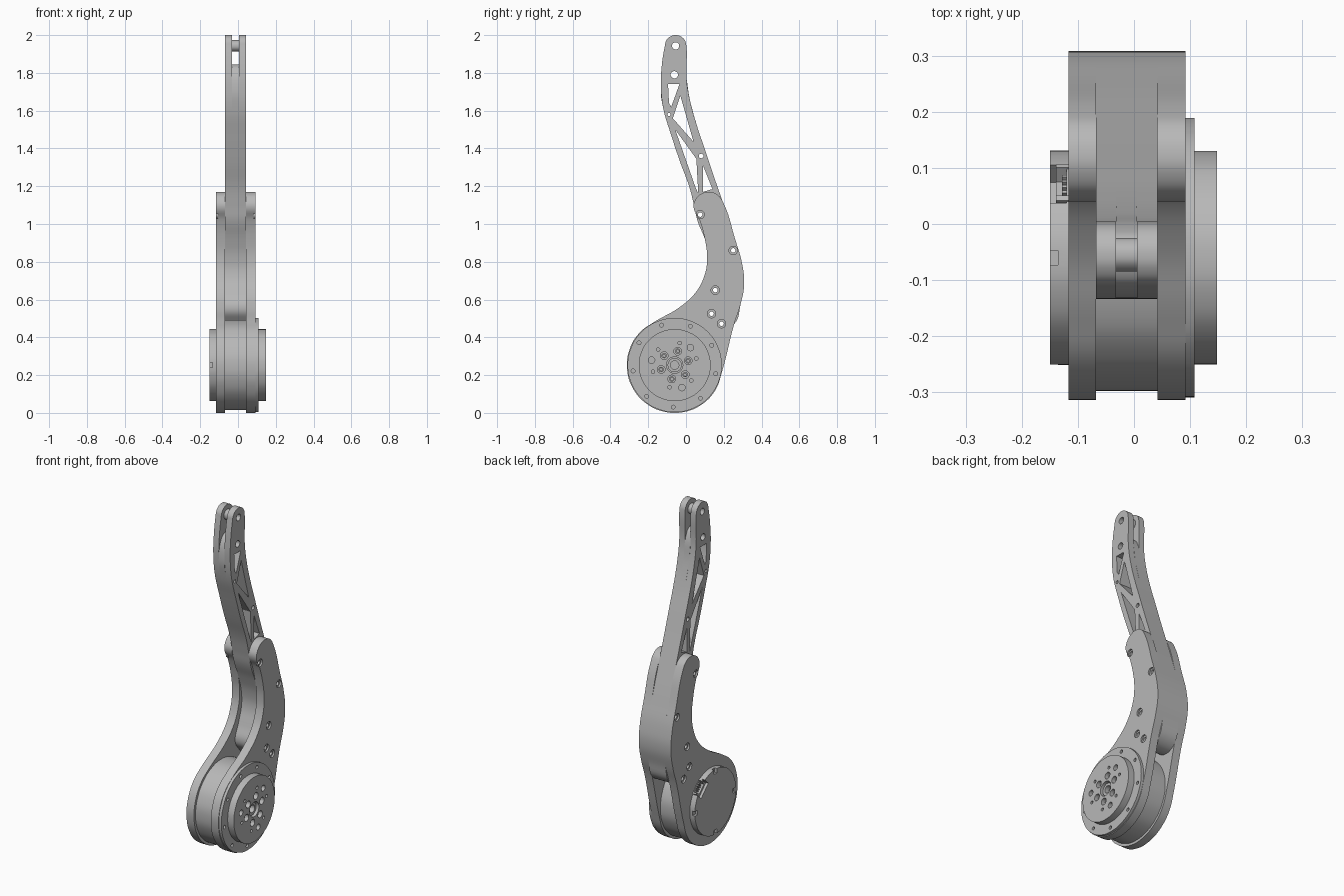
import bpy, bmesh, math
from mathutils import Matrix, Vector

cube = bpy.data.objects.get("Cube")
if cube:
    bpy.data.objects.remove(cube, do_unlink=True)

grey = bpy.data.materials.new("machined_grey")
grey.use_nodes = True
grey.diffuse_color = (0.48, 0.48, 0.48, 1)
grey.node_tree.nodes["Principled BSDF"].inputs["Base Color"].default_value = (0.48, 0.48, 0.48, 1)

# Local profile axes (x, y, z) become world (y, z, x)
TO_SIDE = Matrix(((0, 0, 1, 0), (1, 0, 0, 0), (0, 1, 0, 0), (0, 0, 0, 1)))
HUB = (-0.06, 0.253)


def arc(c, r, a0, a1, n):
    angles = [math.radians(a0 + (a1 - a0) * i / (n - 1)) for i in range(n)]
    return [(c[0] + r * math.cos(a), c[1] + r * math.sin(a)) for a in angles]


def circle(c, r, n=8):
    return arc(c, r, 0, 360, n + 1)[:-1]


def ring(r, n, start, hole):
    """Circles spaced evenly around the hub."""
    return [circle(p, hole) for p in arc(HUB, r, start, start + 360, n + 1)[:-1]]


def finish(name, mesh):
    mesh.materials.clear()
    mesh.materials.append(grey)
    ob = bpy.data.objects.new(name, mesh)
    bpy.context.collection.objects.link(ob)
    return ob


def slab(name, x0, x1, outline, holes=(), windows=()):
    """Extrude a smooth side profile from x0 to x1, with round holes and angular windows."""
    cu = bpy.data.curves.new(name, 'CURVE')
    cu.dimensions, cu.fill_mode = '2D', 'BOTH'
    cu.resolution_u, cu.extrude = 6, (x1 - x0) / 2
    loops = [(outline, 'AUTO')] + [(h, 'AUTO') for h in holes] + [(w, 'VECTOR') for w in windows]
    for pts, handle in loops:
        sp = cu.splines.new('BEZIER')
        sp.bezier_points.add(len(pts) - 1)
        sp.use_cyclic_u = True
        for bp, p in zip(sp.bezier_points, pts):
            bp.co = (p[0], p[1], 0)
            bp.handle_left_type = bp.handle_right_type = handle
    tmp = bpy.data.objects.new(name + "_profile", cu)
    bpy.context.collection.objects.link(tmp)
    deps = bpy.context.evaluated_depsgraph_get()
    mesh = bpy.data.meshes.new_from_object(tmp.evaluated_get(deps))
    bpy.data.objects.remove(tmp, do_unlink=True)
    mesh.transform(Matrix.Translation(((x0 + x1) / 2, 0, 0)) @ TO_SIDE)
    bm = bmesh.new()
    bm.from_mesh(mesh)
    bmesh.ops.remove_doubles(bm, verts=bm.verts, dist=1e-5)
    bmesh.ops.recalc_face_normals(bm, faces=bm.faces)
    bm.to_mesh(mesh)
    bm.free()
    return finish(name, mesh)


def boxes(name, specs):
    """Boxes on the left cap: (angle, radius, x centre, (x, radial, tangential) size)."""
    bm = bmesh.new()
    for angle, r, x, size in specs:
        m = (Matrix.Translation((0, HUB[0], HUB[1])) @ Matrix.Rotation(math.radians(angle), 4, 'X')
             @ Matrix.Translation((x, r, 0)) @ Matrix.Diagonal((*size, 1)))
        bmesh.ops.create_cube(bm, size=1, matrix=m)
    mesh = bpy.data.meshes.new(name)
    bm.to_mesh(mesh)
    bm.free()
    return finish(name, mesh)


# Shared edge paths, given as (y, z)
plate_back = [(0.26, 0.92), (0.297, 0.79), (0.308, 0.68), (0.289, 0.575), (0.255, 0.47)]
plate_front = [(-0.04, 0.555), (0.053, 0.64), (0.10, 0.735), (0.112, 0.82), (0.10, 0.92), (0.07, 1.025)]
arm_back = [(0.003, 1.77), (0.02, 1.66), (0.055, 1.53), (0.1, 1.395), (0.145, 1.26), (0.19, 1.13)]
arm_front = [(0.1, 0.92), (0.06, 1.02), (0.042, 1.1), (0.018, 1.195), (-0.03, 1.325),
             (-0.08, 1.475), (-0.12, 1.61), (-0.133, 1.725)]
link_foot = [(0.17, 0.44), (0.1, 0.495), (0.07, 0.55), (0.1, 0.64), (0.13, 0.735), (0.128, 0.82)]
pins = [(0.075, 1.05), (0.25, 0.86), (0.155, 0.65), (0.135, 0.525), (0.188, 0.472)]
pivot, stop = (-0.055, 1.943), (-0.062, 1.79)

# Side plates: counterbored skin outside, solid layer inside
plate = arc(HUB, 0.253, -8, -245, 11) + plate_front + arc((0.12, 1.09), 0.08, 180, 20, 6) + plate_back
bores = [circle(p, 0.012) for p in pins]
sinks = [circle(p, 0.022) for p in pins]
slab("left_plate", 0.042, 0.082, plate, bores)
slab("left_plate_skin", 0.082, 0.092, plate, sinks)
slab("right_plate", -0.107, -0.068, plate, bores)
slab("right_plate_skin", -0.117, -0.107, plate, sinks)

# Curved truss link: two fork layers around a shorter core
windows = [
    [(-0.095, 1.74), (-0.035, 1.74), (-0.078, 1.62), (-0.09, 1.64)],
    [(-0.03, 1.68), (-0.07, 1.56), (0.04, 1.435)],
    [(-0.057, 1.5), (0.055, 1.345), (0.065, 1.16), (0.05, 1.195)],
    [(0.09, 1.31), (0.09, 1.17), (0.14, 1.185)],
]
link_holes = bores + [circle(stop, 0.019), circle((-0.09, 1.58), 0.009), circle((0.08, 1.36), 0.012)]
body = plate_back + link_foot + arm_front
fork = body + [(-0.13, 1.82)] + arc(pivot, 0.057, 180, 0, 7) + arm_back
core = body + arc(stop, 0.055, 150, 30, 5) + arm_back[1:]
slab("left_fork", 0.005, 0.042, fork, link_holes + [circle(pivot, 0.019)], windows)
slab("right_fork", -0.068, -0.032, fork, link_holes + [circle(pivot, 0.019)], windows)
slab("link_core", -0.032, 0.005, core, link_holes, windows)
slab("fork_bushing", -0.032, 0.005, circle(pivot, 0.03), [circle(pivot, 0.019)])

# Motor drum between the plates
slab("motor_drum", -0.068, 0.042, circle(HUB, 0.238, 16))

# Bolted flange and drilled output disc
slab("motor_flange", 0.092, 0.108, circle(HUB, 0.249, 16), ring(0.2225, 9, 28, 0.01))
disc_holes = (ring(0.075, 6, 18, 0.02) + ring(0.125, 3, 48, 0.017)
              + ring(0.12, 6, 17, 0.009) + [circle(HUB, 0.043)])
slab("output_disc", 0.108, 0.148, circle(HUB, 0.19, 16), disc_holes)
slab("output_bolts", 0.108, 0.135, circle(HUB, 0.037), [circle(HUB, 0.022)])
for i, p in enumerate(arc(HUB, 0.075, 18, 318, 6)):
    slab(f"output_screw_{i + 1}", 0.108, 0.128, circle(p, 0.014), [circle(p, 0.007)])

# Rear motor cap with four rim notches and a connector pocket
cap = slab("motor_cap", -0.15, -0.117, circle(HUB, 0.191, 16))
cuts = [(a, 0.185, -0.147, (0.024, 0.04, 0.026)) for a in (0, 90, 180, 270)]
cuts.append((45, 0.18, -0.14, (0.04, 0.075, 0.095)))
cutter = boxes("cap_cutter", cuts)
mod = cap.modifiers.new("notches", 'BOOLEAN')
mod.operation, mod.object, mod.solver = 'DIFFERENCE', cutter, 'EXACT'
bpy.context.view_layer.update()
deps = bpy.context.evaluated_depsgraph_get()
cut_mesh = bpy.data.meshes.new_from_object(cap.evaluated_get(deps))
cap.modifiers.clear()
cap.data = cut_mesh
bpy.data.objects.remove(cutter, do_unlink=True)

# Connector housing with a row of pins
parts = [(45, 0.155, -0.128, (0.022, 0.012, 0.085))]
for side in (-1, 1):
    parts.append((45 + side * 12, 0.175, -0.128, (0.022, 0.04, 0.01)))
parts += [(45 + d, 0.172, -0.124, (0.008, 0.03, 0.006)) for d in (-6, -2, 2, 6)]
boxes("connector", parts)

# Smooth curved walls, keep edges sharp
bpy.ops.object.select_all(action='DESELECT')
meshes = [o for o in bpy.context.scene.objects if o.type == 'MESH']
for o in meshes:
    o.select_set(True)
bpy.context.view_layer.objects.active = meshes[0]
bpy.ops.object.shade_smooth_by_angle(angle=math.radians(30))
